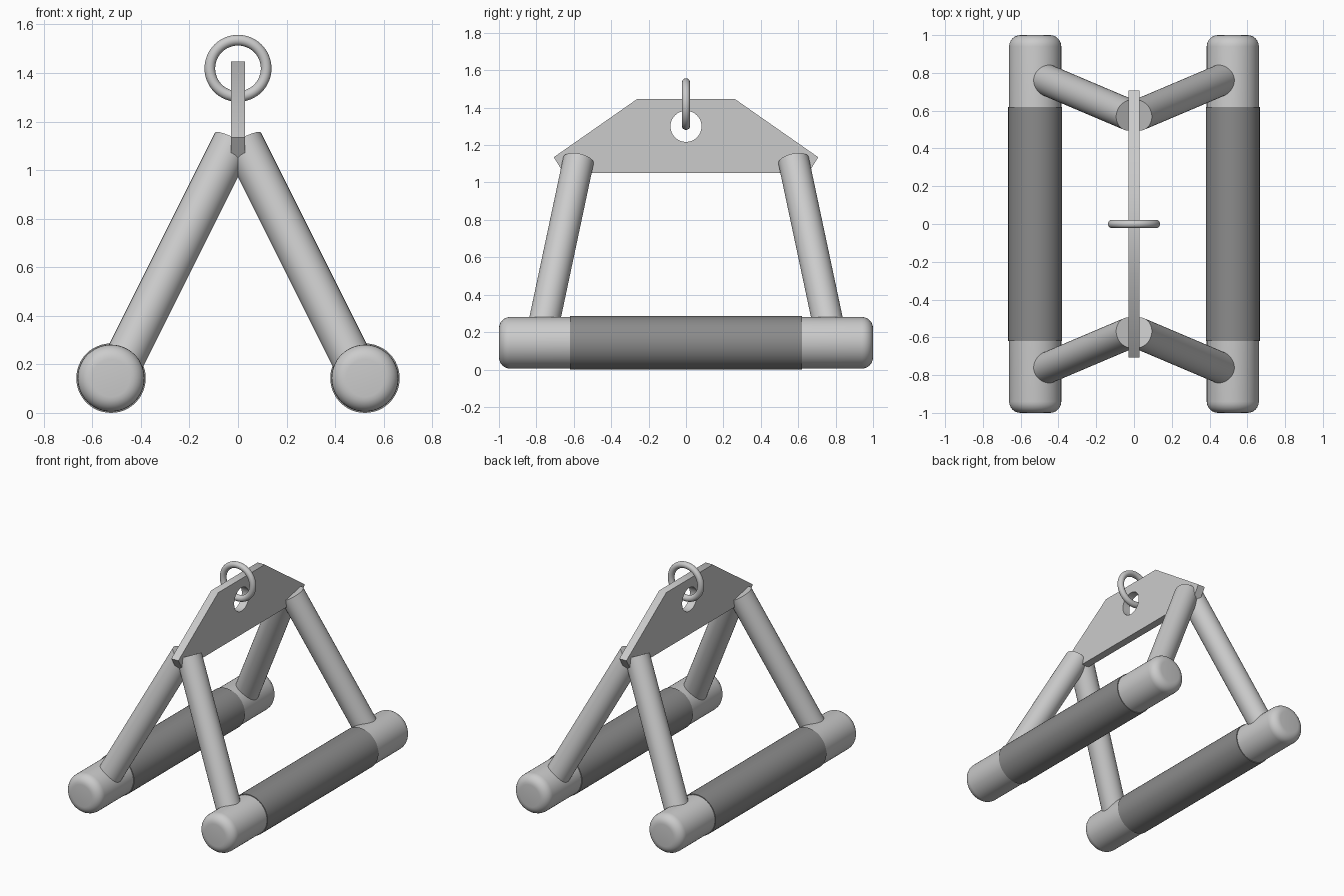
import bpy, bmesh, math
from mathutils import Vector

if "Cube" in bpy.data.objects:
    bpy.data.objects.remove(bpy.data.objects["Cube"])


def material(name, v):
    m = bpy.data.materials.new(name)
    m.diffuse_color = (v, v, v, 1)
    m.use_nodes = True
    m.node_tree.nodes["Principled BSDF"].inputs["Base Color"].default_value = m.diffuse_color
    return m


METAL = material("light grey metal", 0.6)
RUBBER = material("dark grey rubber", 0.26)


def finish(name, mat):
    ob = bpy.context.object
    ob.name = name
    ob.data.materials.clear()
    ob.data.materials.append(mat)
    bpy.ops.object.shade_smooth_by_angle(angle=math.radians(35))
    return ob


def rod(name, a, b, r, mat, bevel=0):
    a, b = Vector(a), Vector(b)
    d = b - a
    bpy.ops.mesh.primitive_cylinder_add(vertices=48, radius=r, depth=d.length,
                                        location=(a + b) / 2,
                                        rotation=d.to_track_quat('Z', 'Y').to_euler())
    if bevel:
        m = bpy.context.object.modifiers.new("rounded ends", 'BEVEL')
        m.width, m.segments, m.limit_method = bevel, 6, 'ANGLE'
        bpy.ops.object.modifier_apply(modifier=m.name)
    return finish(name, mat)


# Handles with rubber grips, and the legs joining them to the plate
for sx, side in ((-1, "left"), (1, "right")):
    x, z = sx * 0.523, 0.143
    rod(side + "_handle", (x, -1, z), (x, 1, z), 0.138, METAL, 0.06)
    rod(side + "_grip", (x, -0.62, z), (x, 0.62, z), 0.143, RUBBER)
    for sy, end in ((-1, "front"), (1, "back")):
        rod(f"{end}_{side}_leg", (sx * 0.02, sy * 0.575, 1.118),
            (sx * 0.508, sy * 0.782, 0.142), 0.083, METAL)

# Top plate: outline with a round hole, extruded along x
outline = [(-0.26, 1.447), (-0.707, 1.135), (-0.655, 1.052),
           (0.655, 1.052), (0.707, 1.135), (0.26, 1.447)]
hole = [(0.083 * math.cos(i * math.tau / 48), 1.3 + 0.083 * math.sin(i * math.tau / 48))
        for i in range(48)]
curve = bpy.data.curves.new("plate", 'CURVE')
curve.dimensions, curve.fill_mode, curve.extrude = '2D', 'BOTH', 0.028
for pts in (outline, hole):
    s = curve.splines.new('POLY')
    s.points.add(len(pts) - 1)
    for p, (u, v) in zip(s.points, pts):
        p.co = (u, v, 0, 1)
    s.use_cyclic_u = True
plate = bpy.data.objects.new("plate", curve)
bpy.context.collection.objects.link(plate)
plate.rotation_euler = (math.pi / 2, 0, math.pi / 2)
bpy.ops.object.select_all(action='DESELECT')
plate.select_set(True)
bpy.context.view_layer.objects.active = plate
bpy.ops.object.convert(target='MESH')
plate = bpy.context.object
bm = bmesh.new()
bm.from_mesh(plate.data)
bmesh.ops.remove_doubles(bm, verts=bm.verts, dist=1e-5)
bmesh.ops.recalc_face_normals(bm, faces=bm.faces)
bm.to_mesh(plate.data)
bm.free()
finish("top_plate", METAL)

# Hanging ring through the hole
bpy.ops.mesh.primitive_torus_add(major_radius=0.116, minor_radius=0.022,
                                 major_segments=64, minor_segments=20,
                                 location=(0, 0, 1.419), rotation=(math.pi / 2, 0, 0))
finish("hanging_ring", METAL)
